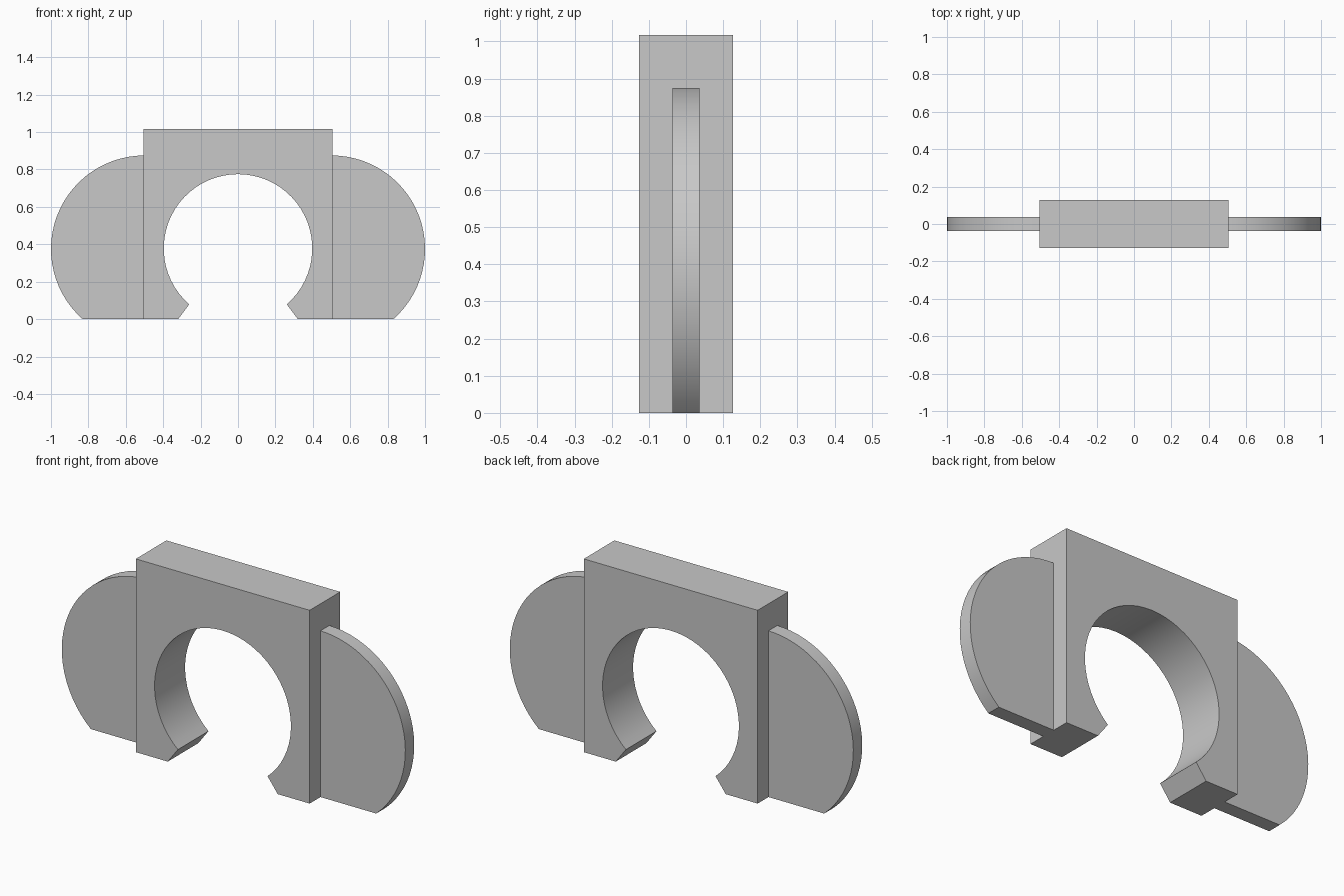
import bpy, bmesh, math

cube = bpy.data.objects.get("Cube")
if cube:
    bpy.data.objects.remove(cube, do_unlink=True)

grey = bpy.data.materials.new("light grey")
grey.use_nodes = True
COLOUR = (0.58, 0.58, 0.58, 1)
grey.diffuse_color = COLOUR
grey.node_tree.nodes["Principled BSDF"].inputs["Base Color"].default_value = COLOUR


def arc(cx, cz, r, start, end, steps):
    """Points on an arc in the XZ plane, angles in radians."""
    return [(cx + r * math.cos(start + (end - start) * i / steps),
             cz + r * math.sin(start + (end - start) * i / steps))
            for i in range(steps + 1)]


def extrude_profile(name, points, half_depth):
    """Solid from an XZ outline, centred on y = 0."""
    bm = bmesh.new()
    face = bm.faces.new([bm.verts.new((x, -half_depth, z)) for x, z in points])
    result = bmesh.ops.extrude_face_region(bm, geom=[face])
    new_verts = [g for g in result["geom"] if isinstance(g, bmesh.types.BMVert)]
    bmesh.ops.translate(bm, verts=new_verts, vec=(0, 2 * half_depth, 0))
    bmesh.ops.recalc_face_normals(bm, faces=bm.faces)
    mesh = bpy.data.meshes.new(name)
    bm.to_mesh(mesh)
    bm.free()
    mesh.materials.append(grey)
    obj = bpy.data.objects.new(name, mesh)
    bpy.context.collection.objects.link(obj)
    bpy.ops.object.select_all(action='DESELECT')
    obj.select_set(True)
    bpy.context.view_layer.objects.active = obj
    bpy.ops.object.shade_smooth_by_angle(angle=math.radians(30))
    return obj


# Clip body: a block with a round bore that opens through the bottom
HALF_W, HEIGHT = 0.506, 1.017
BORE_R, BORE_Z = 0.397, 0.378
mouth = math.atan2(0.08 - BORE_Z, 0.26)
body = [(-0.32, 0), (-HALF_W, 0), (-HALF_W, HEIGHT), (HALF_W, HEIGHT),
        (HALF_W, 0), (0.32, 0)]
body += arc(0, BORE_Z, BORE_R, mouth, math.pi - mouth, 48)
extrude_profile("clip_body", body, 0.127)

# Thin rounded side fins with flat feet, rooted inside the body
FIN_R, FIN_Z, ROOT = 0.5, 0.375, 0.47
foot = -math.asin(FIN_Z / FIN_R)
for side, name in ((1, "left_fin"), (-1, "right_fin")):
    outline = [(ROOT, FIN_Z + FIN_R), (ROOT, 0)]
    outline += arc(0.5, FIN_Z, FIN_R, foot, math.pi / 2, 28)
    extrude_profile(name, [(side * x, z) for x, z in outline], 0.037)
